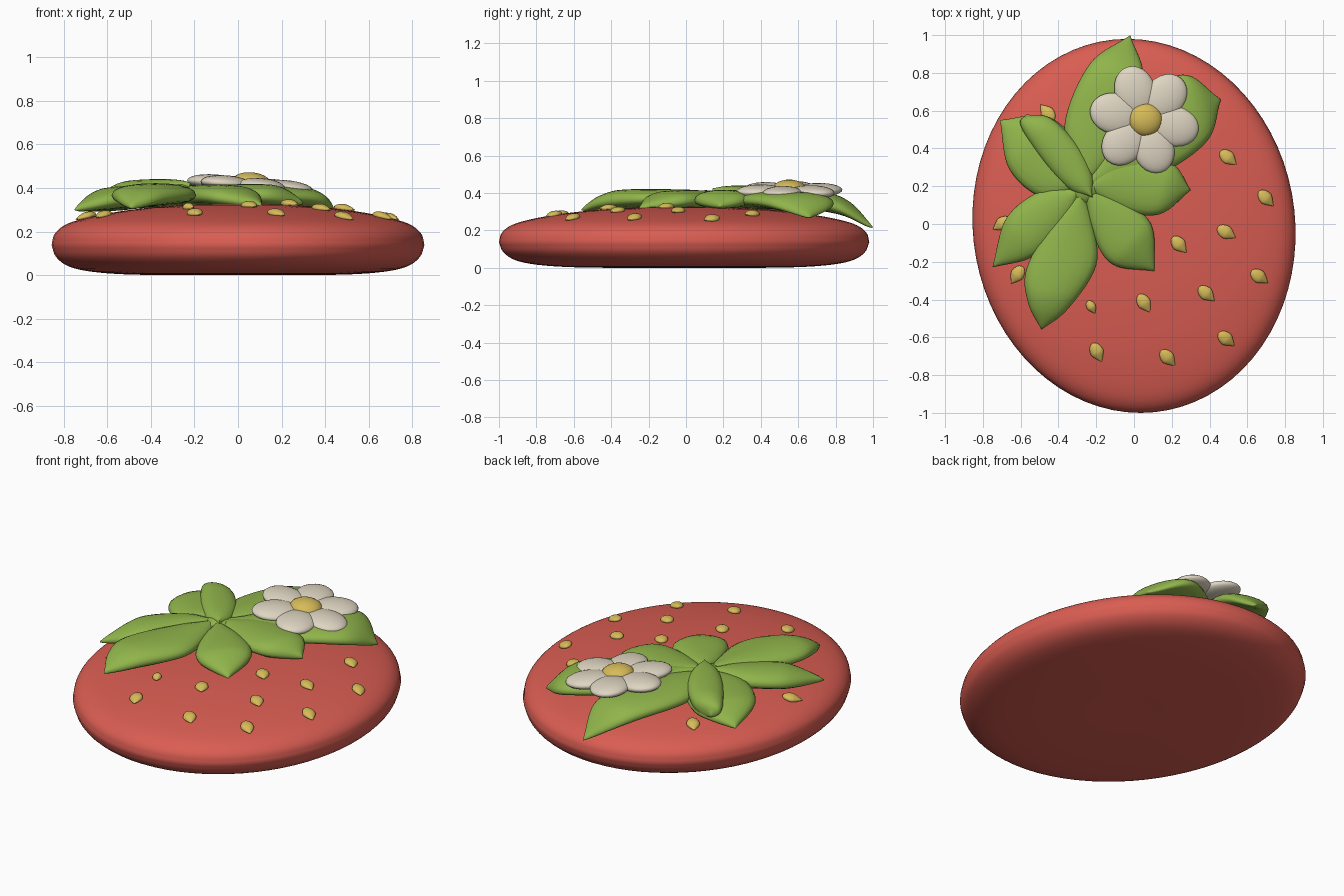
import bpy, bmesh, math
from mathutils import Vector, Matrix

if "Cube" in bpy.data.objects:
    bpy.data.objects.remove(bpy.data.objects["Cube"])


def material(name, rgb):
    m = bpy.data.materials.new(name)
    m.diffuse_color = (*rgb, 1)
    m.use_nodes = True
    m.node_tree.nodes["Principled BSDF"].inputs["Base Color"].default_value = m.diffuse_color
    return m


RED = material("berry_red", (0.70, 0.110, 0.085))
GREEN = material("leaf_green", (0.28, 0.46, 0.07))
CREAM = material("petal_cream", (0.74, 0.67, 0.54))
YELLOW = material("seed_yellow", (0.68, 0.50, 0.10))


def finish(bm, name, mat):
    bmesh.ops.recalc_face_normals(bm, faces=bm.faces)
    for f in bm.faces:
        f.smooth = True
    me = bpy.data.meshes.new(name)
    bm.to_mesh(me)
    bm.free()
    me.materials.append(mat)
    ob = bpy.data.objects.new(name, me)
    bpy.context.collection.objects.link(ob)
    return ob


def spline(pts, t):
    """Catmull-Rom through pts, t in 0..1."""
    p = [Vector(q) for q in pts]
    p = [2 * p[0] - p[1]] + p + [2 * p[-1] - p[-2]]
    u = t * (len(p) - 3)
    i = min(int(u), len(p) - 4)
    u -= i
    a, b, c, d = p[i:i + 4]
    return 0.5 * (2 * b + (c - a) * u + (2 * a - 5 * b + 4 * c - d) * u * u
                  + (3 * b - a - 3 * c + d) * u ** 3)


def skin(bm, rings):
    """Join rings of equal length and close both ends."""
    rows = [[bm.verts.new(p) for p in r] for r in rings]
    n = len(rows[0])
    for a, b in zip(rows, rows[1:]):
        for j in range(n):
            bm.faces.new((a[j], a[(j + 1) % n], b[(j + 1) % n], b[j]))
    bm.faces.new(rows[0])
    bm.faces.new(rows[-1])


# Berry body: egg-shaped rings following a pebble profile (radius fraction, z)
BOTTOM = [(0.02, 0.003), (0.5, 0.004), (0.75, 0.015), (0.9, 0.04), (0.975, 0.085), (1.0, 0.14)]
TOP = [(1.0, 0.14), (0.985, 0.19), (0.93, 0.232), (0.83, 0.262), (0.68, 0.289),
       (0.48, 0.312), (0.25, 0.326), (0.02, 0.33)]
SKEW = 0.035


def berry_point(r, z, a):
    y = math.sin(a) * r * 0.99
    return Vector((math.cos(a) * r * 0.855 - SKEW * y, y - 0.01, z))


def top_z(x, y):
    y += 0.01
    r = min(math.hypot((x + SKEW * y) / 0.855, y / 0.99), 0.999)
    for (r0, z0), (r1, z1) in zip(TOP, TOP[1:]):
        if r1 <= r <= r0:
            return z0 + (z1 - z0) * (r0 - r) / (r0 - r1)
    return 0.33


bm = bmesh.new()
profile = [spline(BOTTOM, i / 20) for i in range(20)] + [spline(TOP, i / 28) for i in range(29)]
skin(bm, [[berry_point(p[0], p[1], 2 * math.pi * k / 72) for k in range(72)] for p in profile])
body = finish(bm, "berry_body", RED)
zmin = min(v.co.z for v in body.data.vertices)
for v in body.data.vertices:
    v.co.z -= zmin


# Leaves: padded lens sections between two edge curves sharing a base and a tip
def leaf(name, base, tip, left, right, zs, up=0.055, down=0.045):
    N, M = 28, 20
    rings = []
    for i in range(N + 1):
        t = 0.004 + 0.992 * i / N
        l, r = spline([base] + left + [tip], t), spline([base] + right + [tip], t)
        zc = spline([(0, z) for z in zs], t)[1]
        f = min(1, 3.0 * (1 - t)) ** 0.6
        ring = []
        for k in range(M):
            a = 2 * math.pi * k / M
            s, v = math.cos(a), math.sin(a)
            p = (l + r) / 2 + (l - r) / 2 * s
            h = (up if v > 0 else -down) * abs(v) ** 0.85 * f
            ring.append((p.x, p.y, zc + h))
        rings.append(ring)
    b = bmesh.new()
    skin(b, rings)
    return finish(b, name, GREEN)


HUB = (-0.27, 0.19)
leaf("leaf_back", HUB, (-0.02, 1.0), [(-0.37, 0.5), (-0.24, 0.84)], [(-0.06, 0.4), (0.05, 0.76)],
     (0.35, 0.36, 0.335, 0.215))
leaf("leaf_back_right", HUB, (0.46, 0.66), [(-0.04, 0.6), (0.25, 0.79)], [(0.08, 0.24), (0.38, 0.43)],
     (0.35, 0.36, 0.345, 0.27))
leaf("leaf_right", HUB, (0.30, 0.18), [(-0.08, 0.38), (0.19, 0.33)], [(-0.09, 0.08), (0.13, 0.05)],
     (0.35, 0.36, 0.36, 0.33))
leaf("leaf_front_right", HUB, (0.11, -0.25), [(-0.08, 0.14), (0.09, 0.0)], [(-0.23, -0.02), (-0.12, -0.21)],
     (0.35, 0.36, 0.355, 0.32))
leaf("leaf_front", HUB, (-0.49, -0.56), [(-0.43, 0.02), (-0.57, -0.24), (-0.56, -0.42)],
     [(-0.22, 0.02), (-0.20, -0.22), (-0.35, -0.45)], (0.35, 0.365, 0.36, 0.31))
leaf("leaf_left", HUB, (-0.75, -0.23), [(-0.46, 0.19), (-0.67, 0.04)], [(-0.35, 0.01), (-0.53, -0.17)],
     (0.35, 0.36, 0.345, 0.30))
leaf("leaf_back_left", HUB, (-0.71, 0.55), [(-0.48, 0.14), (-0.66, 0.29)], [(-0.28, 0.40), (-0.46, 0.57)],
     (0.35, 0.355, 0.34, 0.30))
# Curled leaf standing above the others
leaf("leaf_curled", (-0.22, 0.14), (-0.57, 0.58), [(-0.34, 0.18), (-0.48, 0.33), (-0.60, 0.52)],
     [(-0.22, 0.26), (-0.30, 0.42), (-0.44, 0.56)], (0.37, 0.385, 0.38, 0.35), 0.055, 0.06)


def ellipsoid(bm, size, matrix, taper=0.0):
    vs = bmesh.ops.create_uvsphere(bm, u_segments=24, v_segments=14, radius=1)["verts"]
    for v in vs:
        k = 1 - taper * max(v.co.x, 0) ** 1.3   # narrows toward +x
        v.co = Vector((v.co.x * size[0], v.co.y * size[1] * k, v.co.z * size[2] * k))
        v.co = matrix @ v.co


# Leaf hub
bm = bmesh.new()
ellipsoid(bm, (0.085, 0.09, 0.055), Matrix.Translation((-0.265, 0.19, 0.365)))
finish(bm, "leaf_hub", GREEN)

# Flower: six puffy petals and a button, tilted a little to the right
tilt = Matrix.Translation((0.055, 0.552, 0.412)) @ Matrix.Rotation(0.08, 4, 'Y')
bm = bmesh.new()
for i in range(6):
    spin = Matrix.Rotation(math.radians(48 + 60 * i), 4, 'Z')
    ellipsoid(bm, (0.132, 0.108, 0.037), tilt @ spin @ Matrix.Translation((0.162, 0, 0)))
finish(bm, "flower_petals", CREAM)
bm = bmesh.new()
ellipsoid(bm, (0.09, 0.088, 0.048), tilt @ Matrix.Translation((0.005, 0, 0.012)))
finish(bm, "flower_centre", YELLOW)

# Seeds: teardrops lying on the berry surface (x, y, heading of the tip in degrees)
SEEDS = [(0.50, 0.35, -40), (0.70, 0.135, -45), (0.49, -0.045, -30), (0.24, -0.11, -48),
         (0.665, -0.28, -35), (0.385, -0.37, -42), (0.49, -0.61, -40), (0.18, -0.71, -48),
         (0.055, -0.42, -58), (-0.225, -0.44, -60), (-0.195, -0.68, -65), (-0.62, -0.27, -125),
         (-0.70, 0.0, -150), (-0.46, 0.59, 130)]
bm = bmesh.new()
for x, y, deg in SEEDS:
    e = 0.05
    gx = (top_z(x + e, y) - top_z(x - e, y)) / (2 * e)
    gy = (top_z(x, y + e) - top_z(x, y - e)) / (2 * e)
    lean = Vector((0, 0, 1)).rotation_difference(Vector((-gx, -gy, 1))).to_matrix().to_4x4()
    m = Matrix.Translation((x, y, top_z(x, y) + 0.004)) @ lean @ Matrix.Rotation(math.radians(deg), 4, 'Z')
    k = 0.7 if (x, y) == (-0.225, -0.44) else 1
    ellipsoid(bm, (0.055 * k, 0.036 * k, 0.02), m, 0.75)
finish(bm, "seeds", YELLOW)
